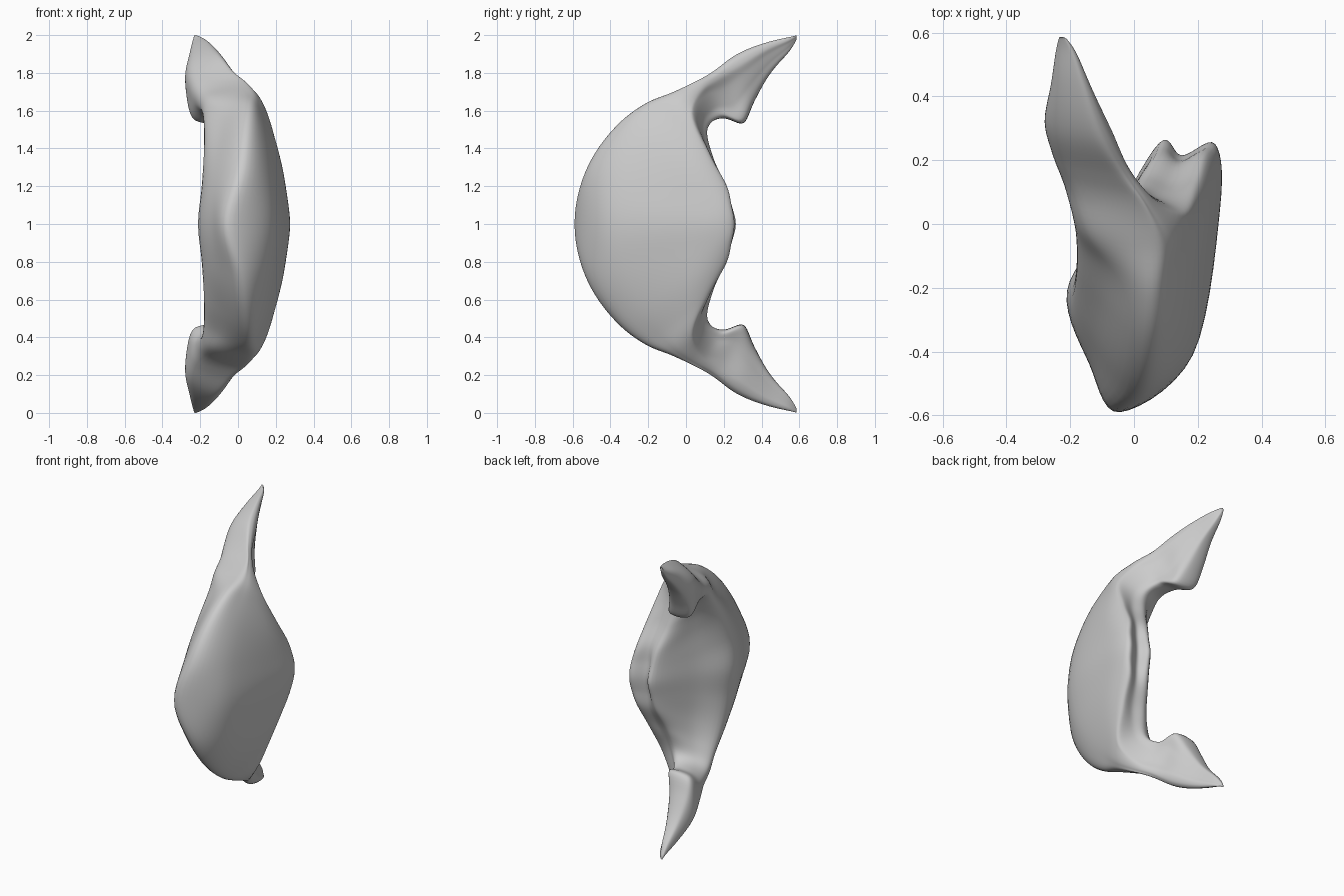
import bpy, bmesh, math

if "Cube" in bpy.data.objects:
    bpy.data.objects.remove(bpy.data.objects["Cube"])

# Shell cross-sections (x, radius) swept by angle about an axis parallel to x.
# Order: crest, left bevel, left corner, inner face, inner ridge, groove, rim, right side, right crest
BODY = {
    0: [(-.045, 1.19), (-.14, 1.04), (-.21, .81), (-.07, .59), (.08, .345), (.15, .385), (.255, .35), (.27, .55), (.185, 1.01)],
    14: [(.02, 1.165), (-.125, 1.01), (-.19, .82), (-.065, .61), (.075, .375), (.145, .41), (.25, .375), (.257, .58), (.175, .995)],
    28: [(.045, 1.10), (-.095, .97), (-.18, .83), (-.06, .655), (.06, .45), (.14, .47), (.225, .445), (.233, .65), (.152, .97)],
    38: [(.055, 1.035), (-.09, .94), (-.18, .83), (-.08, .715), (.03, .585), (.11, .615), (.195, .605), (.193, .75), (.13, .945)],
}
WING = {
    46: [(.05, .968), (-.135, .915), (-.19, .83), (-.12, .76), (0, .70), (.06, .74), (.14, .80), (.143, .85), (.11, .935)],
    54: [(.01, .93), (-.18, .87), (-.22, .78), (-.165, .70), (-.05, .70), (-.02, .76), (.03, .84), (.055, .88), (.045, .92)],
    61: [(-.06, .925), (-.225, .86), (-.255, .75), (-.23, .63), (-.085, .62), (-.07, .72), (-.045, .82), (-.015, .88), (-.02, .915)],
    70: [(-.13, .955), (-.245, .90), (-.28, .82), (-.25, .71), (-.14, .70), (-.105, .78), (-.085, .85), (-.07, .90), (-.085, .945)],
}
TIP = (-.23, 1.003)
AXIS_Y, AXIS_Z = 0.6, 1.0


def catmull(a, b, c, d, t):
    return tuple(0.5 * (2 * q + (r - p) * t + (2 * p - 5 * q + 4 * r - s) * t * t
                        + (3 * q - p - 3 * r + s) * t ** 3) for p, q, r, s in zip(a, b, c, d))


def smooth_loop(pts, steps):
    n = len(pts)
    return [catmull(pts[i - 1], pts[i], pts[(i + 1) % n], pts[(i + 2) % n], k / steps)
            for i in range(n) for k in range(steps)]


# Wing sections taper towards a blunt tip
half = list(BODY.items()) + list(WING.items())
for angle, f in ((80, .42), (86, .68), (88.7, .87), (89.2, .96)):
    half.append((angle, [tuple(p + (q - p) * f for p, q in zip(pt, TIP)) for pt in WING[70]]))
stations = [(-a, s) for a, s in reversed(half[1:])] + half
stations = [[(a, x, r) for x, r in smooth_loop(s, 7)] for a, s in stations]

# Sweep the sections into one closed curved shell with a wing at each end
bm = bmesh.new()
rings = []
last = len(stations) - 1
STEPS = 6
for j in range(last * STEPS + 1):
    i = min(j // STEPS, last - 1)
    t = j / STEPS - i
    around = [stations[max(0, min(last, i + o))] for o in (-1, 0, 1, 2)]
    ring = []
    for pts in zip(*around):
        a, x, r = catmull(*pts, t)
        a = math.radians(a)
        ring.append(bm.verts.new((x, AXIS_Y - r * math.cos(a), AXIS_Z + r * math.sin(a))))
    rings.append(ring)
n = len(rings[0])
for lo, hi in zip(rings, rings[1:]):
    for k in range(n):
        bm.faces.new((lo[k], lo[(k + 1) % n], hi[(k + 1) % n], hi[k]))
bm.faces.new(rings[0])
bm.faces.new(rings[-1])
bmesh.ops.recalc_face_normals(bm, faces=bm.faces)

mesh = bpy.data.meshes.new("winged_shell")
bm.to_mesh(mesh)
bm.free()
shell = bpy.data.objects.new("winged_shell", mesh)
bpy.context.collection.objects.link(shell)

grey = bpy.data.materials.new("light_grey")
grey.diffuse_color = (0.6, 0.6, 0.6, 1)
grey.use_nodes = True
grey.node_tree.nodes["Principled BSDF"].inputs["Base Color"].default_value = grey.diffuse_color
mesh.materials.append(grey)

bpy.context.view_layer.objects.active = shell
shell.select_set(True)
bpy.ops.object.shade_smooth_by_angle(angle=math.radians(50))
